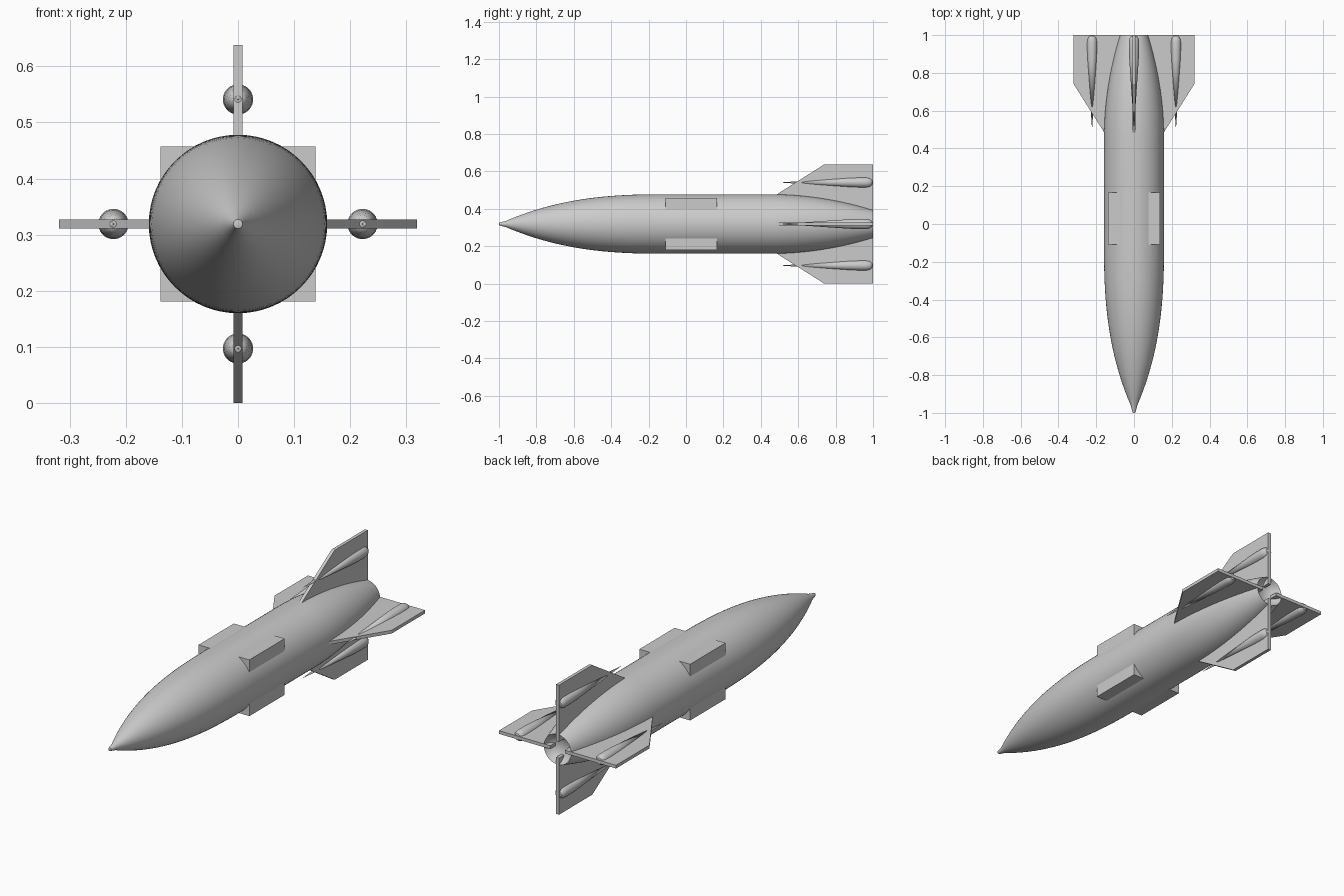
import bpy
import bmesh
import math
from mathutils import Matrix, Vector

cube = bpy.data.objects.get("Cube")
if cube:
    bpy.data.objects.remove(cube, do_unlink=True)

AXIS_Z = 0.319
RADIUS = 0.159
FIN_HALF = 0.008
CENTRE = Matrix.Translation((0, 0, AXIS_Z))


def finish(name, bm, matrix, smooth=False):
    bmesh.ops.recalc_face_normals(bm, faces=bm.faces)
    mesh = bpy.data.meshes.new(name)
    bm.to_mesh(mesh)
    bm.free()
    obj = bpy.data.objects.new(name, mesh)
    bpy.context.collection.objects.link(obj)
    obj.matrix_world = matrix
    if smooth:
        bpy.ops.object.select_all(action='DESELECT')
        obj.select_set(True)
        bpy.context.view_layer.objects.active = obj
        bpy.ops.object.shade_smooth_by_angle(angle=math.radians(35))
    return obj


def lathe(name, profile, matrix, sides):
    """Spin (radius, y) points around the y axis."""
    bm = bmesh.new()
    verts = [bm.verts.new((r, y, 0)) for r, y in profile]
    edges = [bm.edges.new(pair) for pair in zip(verts, verts[1:])]
    bmesh.ops.spin(bm, geom=verts + edges, cent=(0, 0, 0), axis=(0, 1, 0),
                   angle=math.tau, steps=sides, use_merge=True)
    bmesh.ops.remove_doubles(bm, verts=bm.verts, dist=0.0001)
    return finish(name, bm, matrix, smooth=True)


# Fuselage: rounded nose, ogive, straight middle and curved boat tail
profile = [(0, -1), (0.008, -0.998)]
for i in range(1, 25):
    t = 1 - i / 24
    profile.append((max(0.012, RADIUS * (1 - t ** 2.6)), -0.1 - 0.9 * t))
for i in range(13):
    t = i / 12
    profile.append((RADIUS - 0.085 * t * t, 0.45 + 0.55 * t))
# Hollow exhaust bowl in the tail
for i in range(1, 9):
    a = i / 8 * math.pi / 2
    profile.append((0.071 * math.cos(a), 1 - 0.05 * math.sin(a)))
lathe("fuselage", profile, CENTRE, 64)

# Square block whose corners form the four lugs around the middle
bm = bmesh.new()
bmesh.ops.create_cube(bm, size=1)
bmesh.ops.scale(bm, vec=(0.277, 0.275, 0.277), verts=bm.verts)
finish("lug_block", bm, CENTRE @ Matrix.Translation((0, 0.028, 0)))

# Four swept fins, each carrying a tapered pod
FIN_OUTLINE = [(0.04, 0.48), (0.155, 0.48), (0.319, 0.74), (0.319, 1), (0.04, 1)]
POD_PROFILE = [(0, 0.5), (0.025, 0.87), (0.027, 0.92), (0.027, 0.965),
               (0.024, 0.982), (0.016, 0.994), (0, 1)]
for i, side in enumerate(("left", "top", "right", "bottom")):
    turn = CENTRE @ Matrix.Rotation(-i * math.pi / 2, 4, 'Y')
    bm = bmesh.new()
    face = bm.faces.new([bm.verts.new((x, y, -FIN_HALF)) for x, y in FIN_OUTLINE])
    extruded = bmesh.ops.extrude_face_region(bm, geom=[face])["geom"]
    top = [v for v in extruded if isinstance(v, bmesh.types.BMVert)]
    bmesh.ops.translate(bm, verts=top, vec=Vector((0, 0, 2 * FIN_HALF)))
    finish(side + "_fin", bm, turn)
    lathe(side + "_fin_pod", POD_PROFILE,
          turn @ Matrix.Translation((0.222, 0, 0)), 24)
